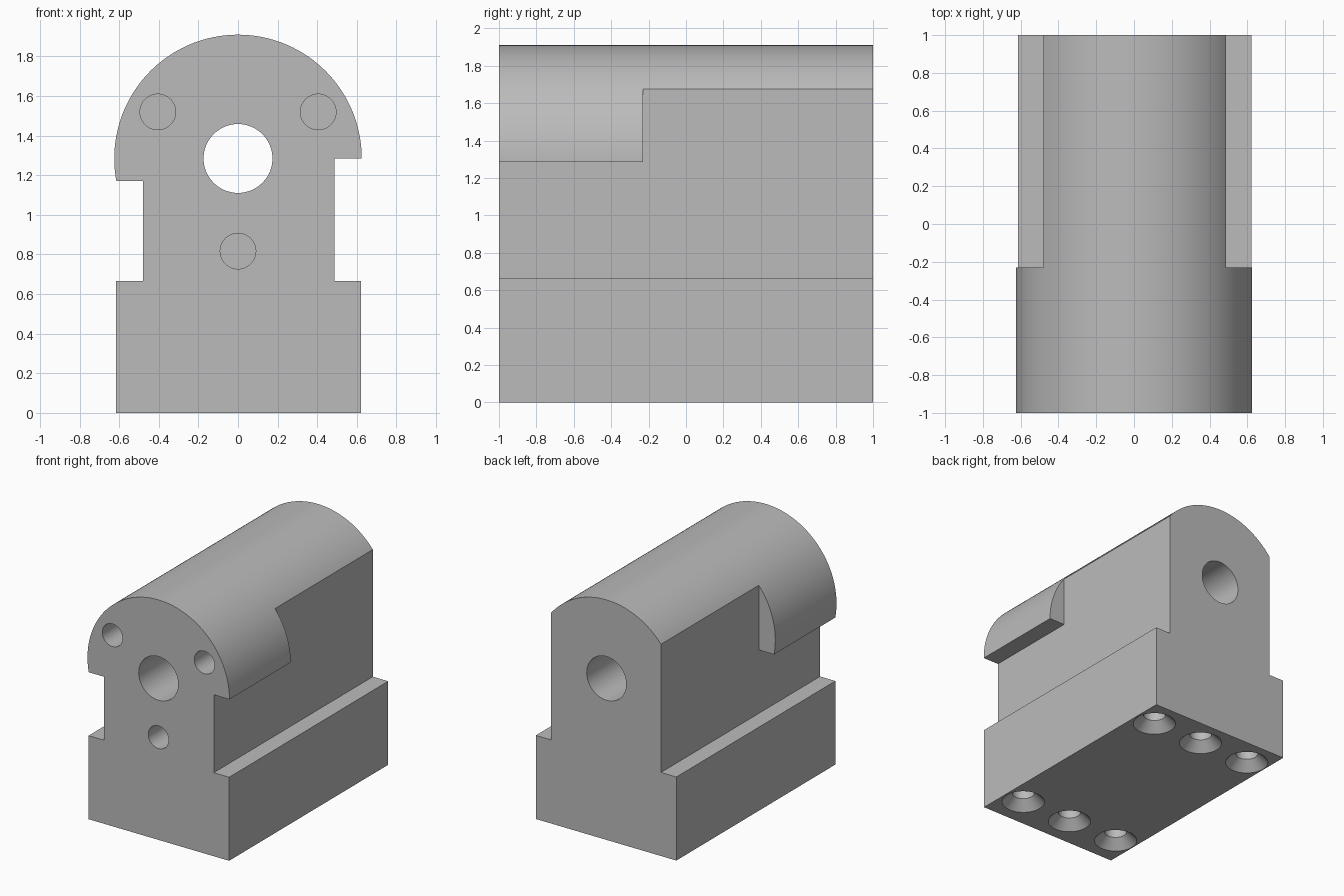
import bpy, bmesh, math
from mathutils import Matrix, Vector

old = bpy.data.objects.get("Cube")
if old:
    bpy.data.objects.remove(old, do_unlink=True)

steel = bpy.data.materials.new("plain grey")
steel.use_nodes = True
grey = (0.5, 0.5, 0.5, 1)
steel.diffuse_color = grey
steel.node_tree.nodes["Principled BSDF"].inputs["Base Color"].default_value = grey

AXIS_Z, RADIUS = 1.285, 0.625
SHELF_Z, STEP_Y = 0.665, -0.23
NECK_L, NECK_R = -0.48, 0.487
BASE_L, BASE_R = -0.615, 0.622


def finish(bm, name):
    bmesh.ops.recalc_face_normals(bm, faces=bm.faces)
    mesh = bpy.data.meshes.new(name)
    bm.to_mesh(mesh)
    bm.free()
    obj = bpy.data.objects.new(name, mesh)
    bpy.context.collection.objects.link(obj)
    mesh.materials.append(steel)
    return obj


def extrude_profile(name, points, y0, y1):
    bm = bmesh.new()
    face = bm.faces.new([bm.verts.new((x, y0, z)) for x, z in points])
    geom = bmesh.ops.extrude_face_region(bm, geom=[face])["geom"]
    verts = [g for g in geom if isinstance(g, bmesh.types.BMVert)]
    bmesh.ops.translate(bm, verts=verts, vec=(0, y1 - y0, 0))
    return finish(bm, name)


def lathe(name, profile, origin, direction, steps=48):
    """Closed solid turned from (radius, distance) points along direction."""
    bm = bmesh.new()
    rot = Vector(direction).to_track_quat("Z", "Y").to_matrix().to_4x4()
    rings = [[bm.verts.new((r * math.cos(2 * math.pi * i / steps),
                            r * math.sin(2 * math.pi * i / steps), d))
              for i in range(steps)] for r, d in profile]
    for a, b in zip(rings, rings[1:]):
        for i in range(steps):
            j = (i + 1) % steps
            bm.faces.new((a[i], a[j], b[j], b[i]))
    bm.faces.new(rings[0])
    bm.faces.new(rings[-1])
    bm.transform(Matrix.Translation(origin) @ rot)
    return finish(bm, name)


def cut(target, cutter):
    cutter.hide_render = True
    mod = target.modifiers.new("cut", "BOOLEAN")
    mod.operation, mod.solver, mod.object = "DIFFERENCE", "EXACT", cutter
    bpy.context.view_layer.objects.active = target
    bpy.ops.object.modifier_apply(modifier=mod.name)
    bpy.data.objects.remove(cutter, do_unlink=True)


# Block: base, neck and rounded head, with a longer lip on the right side
lip_z = 1.17
end = math.pi + math.asin((AXIS_Z - lip_z) / RADIUS)
arc = [(RADIUS * math.cos(end * i / 96), AXIS_Z + RADIUS * math.sin(end * i / 96))
       for i in range(97)]
profile = [(BASE_L, 0), (BASE_R, 0), (BASE_R, SHELF_Z), (NECK_R, SHELF_Z),
           (NECK_R, AXIS_Z)] + arc + [(NECK_L, lip_z), (NECK_L, SHELF_Z), (BASE_L, SHELF_Z)]
block = extrude_profile("bearing_block", profile, -1, 1)

# Rear flanks cut back flush with the neck
for inner, outer in ((NECK_L, -0.9), (NECK_R, 0.9)):
    corners = [(inner, 0.9), (outer, 0.9), (outer, 2.1), (inner, 2.1)]
    cut(block, extrude_profile("flank_cutter", corners, STEP_Y, 1.2))

# Through bore
cut(block, lathe("bore_cutter", [(0.174, 0), (0.174, 2.4)], (0, -1.2, AXIS_Z), (0, 1, 0), 64))

# Blind holes in the front face
for x, z in ((-0.405, 1.52), (0.405, 1.52), (0, 0.817)):
    cut(block, lathe("front_hole_cutter", [(0.09, -0.1), (0.09, 0.4)], (x, -1, z), (0, 1, 0)))

# Countersunk holes in the underside
for y in (-0.75, 0.773):
    for x in (-0.45, 0, 0.45):
        sink = [(0.158, -0.1), (0.158, 0), (0.083, 0.075), (0.083, 0.45)]
        cut(block, lathe("screw_hole_cutter", sink, (x, y, 0), (0, 0, 1)))

bpy.ops.object.select_all(action="DESELECT")
block.select_set(True)
bpy.context.view_layer.objects.active = block
bpy.ops.object.shade_smooth_by_angle(angle=math.radians(25))
